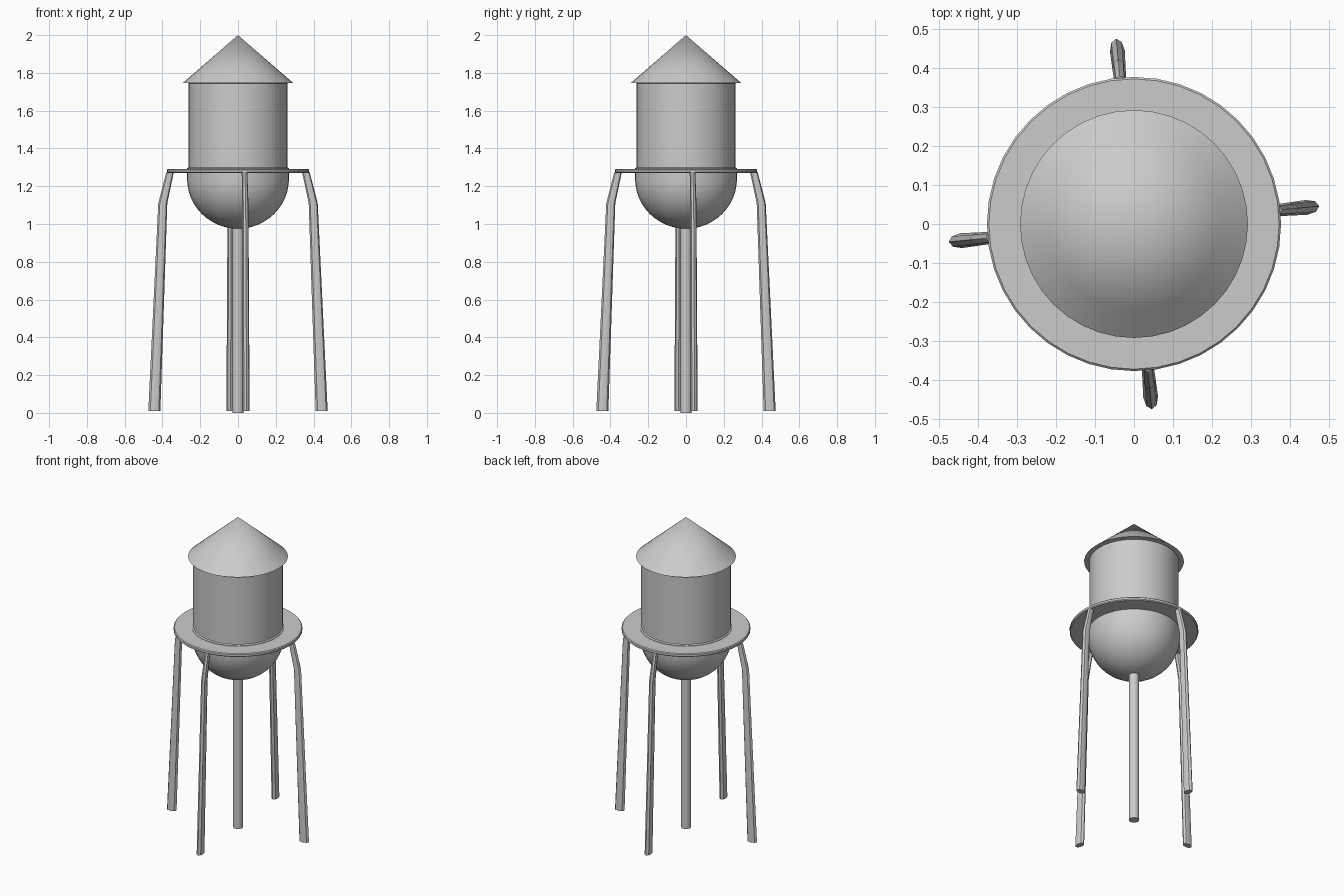
import bpy, bmesh, math

if "Cube" in bpy.data.objects:
    bpy.data.objects.remove(bpy.data.objects["Cube"])

def finish(bm, name):
    bmesh.ops.recalc_face_normals(bm, faces=bm.faces[:])
    mesh = bpy.data.meshes.new(name)
    bm.to_mesh(mesh)
    bm.free()
    ob = bpy.data.objects.new(name, mesh)
    bpy.context.collection.objects.link(ob)
    bpy.ops.object.select_all(action='DESELECT')
    ob.select_set(True)
    bpy.context.view_layer.objects.active = ob
    bpy.ops.object.shade_smooth_by_angle(angle=math.radians(35))
    return ob

def lathe(name, profile, sides=40, closed=False):
    """Spin an (r, z) profile around the z axis."""
    bm = bmesh.new()
    vs = [bm.verts.new((r, 0, z)) for r, z in profile]
    edges = [bm.edges.new(p) for p in zip(vs, vs[1:])]
    if closed:
        edges.append(bm.edges.new((vs[-1], vs[0])))
    bmesh.ops.spin(bm, geom=vs + edges, axis=(0, 0, 1), cent=(0, 0, 0),
                   angle=2 * math.pi, steps=sides, use_merge=True)
    bmesh.ops.remove_doubles(bm, verts=bm.verts[:], dist=1e-5)
    return finish(bm, name)

def leg(name, angle, sections, sides=8):
    """Loft elliptical sections (z, distance, radial half, side half)."""
    bm = bmesh.new()
    c, s = math.cos(angle), math.sin(angle)
    rings = []
    for z, d, a, b in sections:
        ring = []
        for i in range(sides):
            t = 2 * math.pi * i / sides
            u, v = d + a * math.cos(t), b * math.sin(t)
            ring.append(bm.verts.new((u * c - v * s, u * s + v * c, z)))
        rings.append(ring)
    for lo, hi in zip(rings, rings[1:]):
        for i in range(sides):
            j = (i + 1) % sides
            bm.faces.new((lo[i], lo[j], hi[j], hi[i]))
    bm.faces.new(rings[0])
    bm.faces.new(rings[-1])
    return finish(bm, name)

# Cylindrical tank wall
lathe("tank_wall", [(0.262, 1.29), (0.262, 1.75)])

# Rounded tank bottom
bowl = [(0.27 * math.sin(math.pi / 2 * i / 12),
         1.24 - 0.265 * math.cos(math.pi / 2 * i / 12)) for i in range(13)]
lathe("tank_bottom", bowl + [(0.27, 1.295), (0.262, 1.30)])

# Conical roof with overhanging eave
lathe("roof", [(0, 2.0), (0.22, 1.809), (0.292, 1.747), (0.26, 1.745), (0, 1.745)])

# Walkway ring around the tank
lathe("walkway", [(0.265, 1.27), (0.372, 1.27), (0.377, 1.275),
                  (0.377, 1.287), (0.372, 1.292), (0.265, 1.292)], closed=True)

# Central riser pipe
lathe("riser_pipe", [(0, 0), (0.03, 0), (0.03, 0.99)], sides=24)

# Four bent, tapering legs
sections = [(0.01, 0.445, 0.032, 0.019),
            (1.11, 0.400, 0.024, 0.017),
            (1.275, 0.361, 0.020, 0.015)]
for k, side in enumerate(("right", "back", "left", "front")):
    leg(side + "_leg", math.radians(5.5 + 90 * k), sections)
